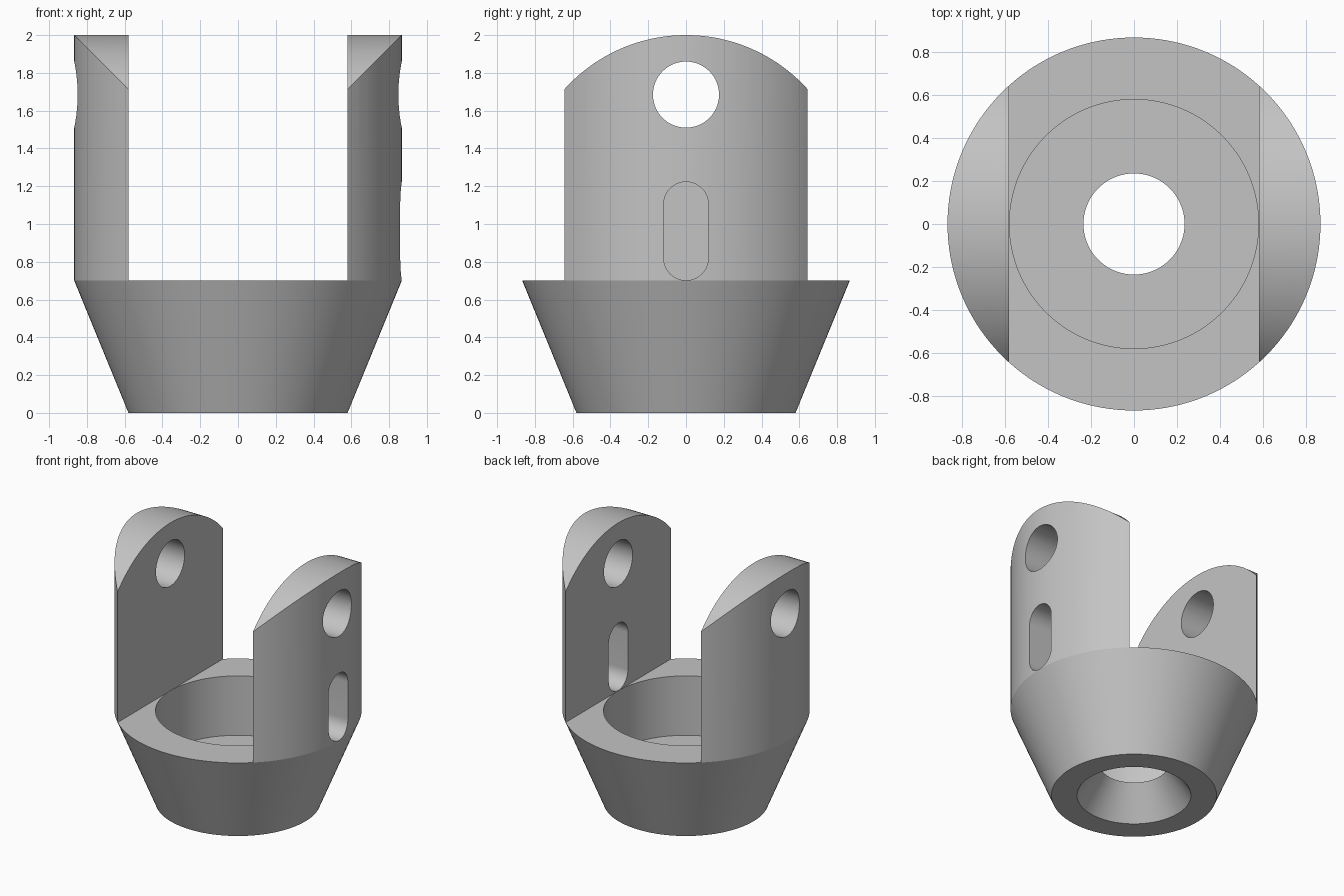
import bpy
import bmesh
from math import pi, cos, sin, radians

cube = bpy.data.objects.get("Cube")
if cube:
    bpy.data.objects.remove(cube, do_unlink=True)

OUTER, INNER = 0.867, 0.58      # body radius, half gap between the arms
LEDGE, FLOOR, TOP = 0.70, 0.24, 2.0

grey = bpy.data.materials.new("plain grey")
grey.use_nodes = True
grey.diffuse_color = (0.55, 0.55, 0.55, 1)
grey.node_tree.nodes["Principled BSDF"].inputs["Base Color"].default_value = (0.55, 0.55, 0.55, 1)


def add_object(name, bm):
    bmesh.ops.recalc_face_normals(bm, faces=bm.faces)
    mesh = bpy.data.meshes.new(name)
    bm.to_mesh(mesh)
    bm.free()
    mesh.materials.append(grey)
    obj = bpy.data.objects.new(name, mesh)
    bpy.context.collection.objects.link(obj)
    return obj


def revolve(name, profile, steps=144):
    """Turn a closed (radius, z) profile around the z axis."""
    bm = bmesh.new()
    verts = [bm.verts.new((r, 0, z)) for r, z in profile]
    edges = [bm.edges.new((a, b)) for a, b in zip(verts, verts[1:] + verts[:1])]
    bmesh.ops.spin(bm, geom=verts + edges, cent=(0, 0, 0), axis=(0, 0, 1),
                   angle=2 * pi, steps=steps, use_merge=True)
    bmesh.ops.remove_doubles(bm, verts=bm.verts, dist=1e-5)
    return add_object(name, bm)


def prism(name, outline, x0, x1):
    """Extrude a (y, z) outline along x."""
    bm = bmesh.new()
    face = bm.faces.new([bm.verts.new((x0, y, z)) for y, z in outline])
    new = bmesh.ops.extrude_face_region(bm, geom=[face])["geom"]
    moved = [v for v in new if isinstance(v, bmesh.types.BMVert)]
    bmesh.ops.translate(bm, verts=moved, vec=(x1 - x0, 0, 0))
    return add_object(name, bm)


def arc(z, r, start, end, steps):
    angles = [radians(start + (end - start) * i / steps) for i in range(steps + 1)]
    return [(r * cos(a), z + r * sin(a)) for a in angles]


# Turned body: countersunk hole, bore, tapered base and tall wall
body = revolve("clevis_body", [
    (0.40, 0), (INNER, 0), (OUTER, LEDGE), (OUTER, TOP),
    (INNER - 0.001, TOP), (INNER - 0.001, FLOOR), (0.235, FLOOR)])

# Cutters: arm gap, rounded arm tops, pin hole, slot in the left arm only
gap = prism("arm_gap_cutter", [(-1, LEDGE), (1, LEDGE), (1, 2.2), (-1, 2.2)], -INNER, INNER)
crown = prism("arm_top_cutter",
              arc(TOP - OUTER, OUTER, 35, 145, 64) + [(-1, 1.63), (-1, 2.2), (1, 2.2), (1, 1.63)], -1, 1)
pin = prism("pin_hole_cutter", arc(1.685, 0.175, 0, 360, 64)[:-1], -1, 1)
slot = prism("slot_cutter", arc(1.105, 0.118, 0, 180, 32) + arc(0.82, 0.118, 180, 360, 32), 0.4, 1)

bpy.context.view_layer.objects.active = body
for cutter in (gap, crown, pin, slot):
    mod = body.modifiers.new(cutter.name, 'BOOLEAN')
    mod.operation = 'DIFFERENCE'
    mod.solver = 'EXACT'
    mod.object = cutter
    cutter.hide_render = True
    bpy.ops.object.modifier_apply(modifier=mod.name)
    bpy.data.objects.remove(cutter, do_unlink=True)

# Smooth curved walls, keep machined edges crisp
bpy.ops.object.select_all(action='DESELECT')
body.select_set(True)
bpy.ops.object.shade_smooth_by_angle(angle=radians(18))
